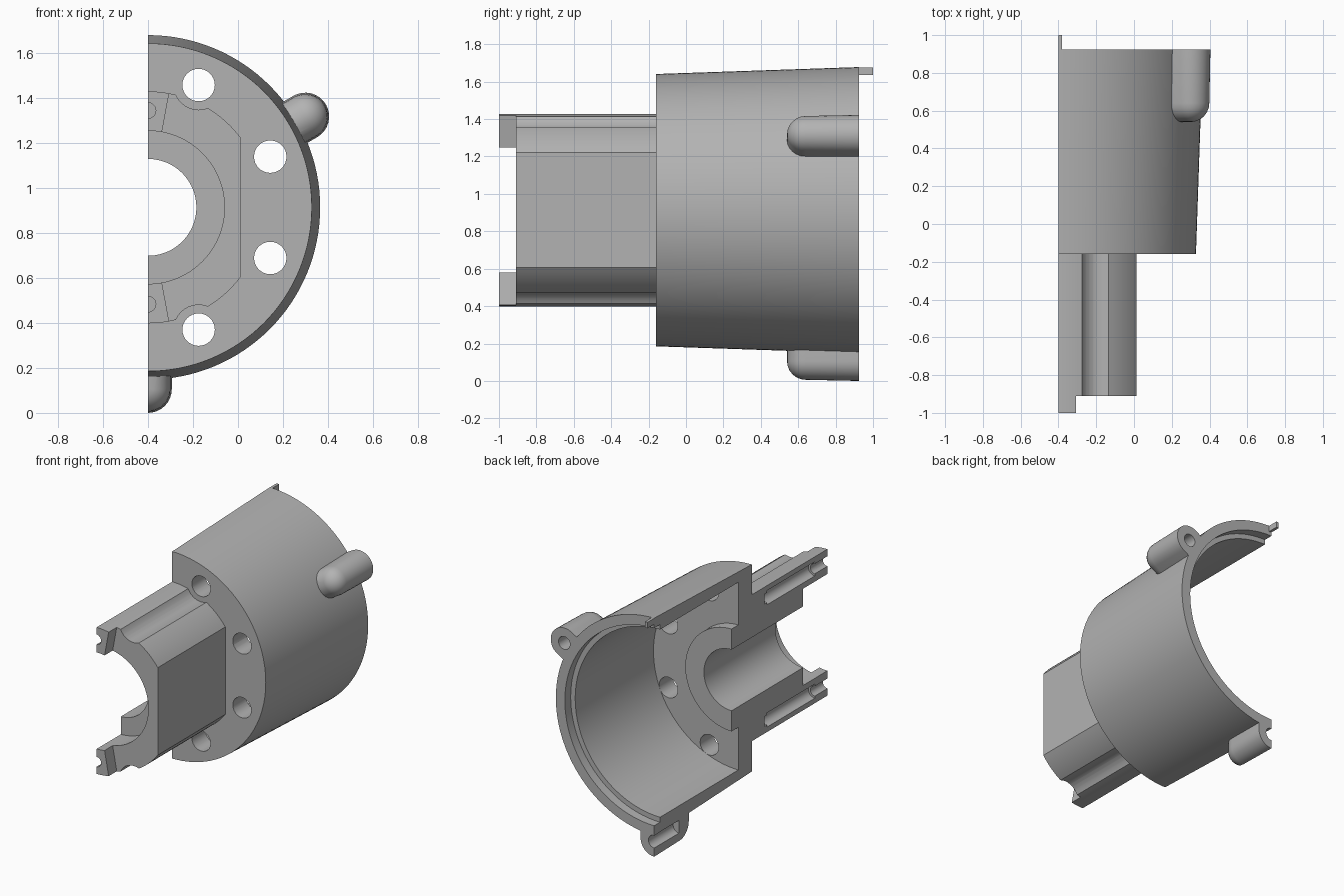
import bpy, bmesh, math
from mathutils import Vector

if "Cube" in bpy.data.objects:
    bpy.data.objects.remove(bpy.data.objects["Cube"])

CX, CZ = -0.4, 0.913          # main axis, running along y
HALF = math.pi / 2

grey = bpy.data.materials.new("light_grey")
grey.diffuse_color = (0.45, 0.45, 0.45, 1)
grey.use_nodes = True
grey.node_tree.nodes["Principled BSDF"].inputs["Base Color"].default_value = grey.diffuse_color


def finish(bm, name):
    bmesh.ops.remove_doubles(bm, verts=bm.verts, dist=1e-5)
    bmesh.ops.recalc_face_normals(bm, faces=bm.faces)
    me = bpy.data.meshes.new(name)
    bm.to_mesh(me)
    bm.free()
    me.materials.append(grey)
    ob = bpy.data.objects.new(name, me)
    bpy.context.collection.objects.link(ob)
    return ob


def lathe(name, profile, a0, a1, seg):
    """Sweep a closed (radius, y) profile about the main axis, capped at both ends."""
    bm = bmesh.new()
    rings = []
    for i in range(seg + 1):
        a = a0 + (a1 - a0) * i / seg
        rings.append([bm.verts.new((CX + r * math.cos(a), y, CZ + r * math.sin(a)))
                      for r, y in profile])
    n = len(profile)
    for p, q in zip(rings, rings[1:]):
        for j in range(n):
            k = (j + 1) % n
            bm.faces.new((p[j], p[k], q[k], q[j]))
    bm.faces.new(rings[0])
    bm.faces.new(rings[-1])
    return finish(bm, name)


def rod(r, x, z, y0, y1, seg=32):
    bm = bmesh.new()
    rings = [[bm.verts.new((x + r * math.cos(2 * math.pi * i / seg), y,
                            z + r * math.sin(2 * math.pi * i / seg)))
              for i in range(seg)] for y in (y0, y1)]
    for i in range(seg):
        k = (i + 1) % seg
        bm.faces.new((rings[0][i], rings[0][k], rings[1][k], rings[1][i]))
    bm.faces.new(rings[0])
    bm.faces.new(rings[1])
    return finish(bm, "cutter")


def box(name, x0, x1, y0, y1, z0, z1):
    bm = bmesh.new()
    bmesh.ops.create_cube(bm, size=1)
    for v in bm.verts:
        v.co = Vector((x1 if v.co.x > 0 else x0, y1 if v.co.y > 0 else y0,
                       z1 if v.co.z > 0 else z0))
    return finish(bm, name)


def cut(ob, cutters):
    """Subtract the cutters, apply the result and remove them."""
    for c in cutters:
        c.hide_render = True
        m = ob.modifiers.new("cut", 'BOOLEAN')
        m.operation, m.solver, m.object = 'DIFFERENCE', 'EXACT', c
    dg = bpy.context.evaluated_depsgraph_get()
    me = bpy.data.meshes.new_from_object(ob.evaluated_get(dg))
    ob.modifiers.clear()
    ob.data = me
    for c in cutters:
        bpy.data.objects.remove(c)


def polar(r, deg):
    return CX + r * math.cos(math.radians(deg)), CZ + r * math.sin(math.radians(deg))


BOLTS = [polar(0.588, d) for d in (67.5, 22.5, -22.5, -67.5)]

# Half cup with front plate, rear rim step and raised bore ring
cup = lathe("cup_housing", [(0.215, -0.16), (0.728, -0.16), (0.765, 0.925), (0.695, 0.925),
                            (0.695, 0.86), (0.66, 0.86), (0.66, -0.01), (0.36, -0.01),
                            (0.36, 0.065), (0.215, 0.065)], -HALF, HALF, 64)
cut(cup, [rod(0.072, x, z, -0.3, 0.1) for x, z in BOLTS])


def screw_grooves():
    out = []
    for s in (1, -1):
        z = CZ + s * 0.43
        out += [rod(0.035, CX, z, -1.1, -0.3, 24), rod(0.05, CX, z, -0.86, -0.33, 24)]
    return out


# Neck: half tube with flat side, scallops beside two bolts, and screw grooves
neck = lathe("neck", [(0.34, -0.91), (0.515, -0.91), (0.515, -0.16), (0.215, -0.16),
                      (0.215, -0.73), (0.34, -0.73)], -HALF, HALF, 64)
cut(neck, [box("cutter", 0.013, 0.4, -1.2, 0.1, 0, 2)]
    + [rod(0.11, *BOLTS[i], -1.1, 0.0) for i in (0, 3)] + screw_grooves())

# End tabs on the neck
w = math.radians(10.5)
for name, a0, a1 in (("upper_end_tab", HALF - w, HALF), ("lower_end_tab", -HALF, -HALF + w)):
    tab = lathe(name, [(0.34, -1), (0.515, -1), (0.515, -0.91), (0.34, -0.91)], a0, a1, 6)
    cut(tab, screw_grooves())


# Screw lugs on the outside of the cup, domed at the front
def lug(name, deg):
    bm = bmesh.new()
    prof = [(0.1 * math.sin(t * HALF / 6), 0.64 - 0.1 * math.cos(t * HALF / 6))
            for t in range(7)] + [(0.106, 0.925)]
    for rad in (0.807, 0.70):
        x, z = polar(rad, deg)
        for r, y in prof:
            for i in range(32):
                a = 2 * math.pi * i / 32 + math.radians(deg)
                bm.verts.new((x + r * math.cos(a), y, z + r * math.sin(a)))
    bmesh.ops.remove_doubles(bm, verts=bm.verts, dist=1e-5)
    res = bmesh.ops.convex_hull(bm, input=bm.verts)
    bmesh.ops.delete(bm, geom=[v for v in bm.verts if not v.link_faces], context='VERTS')
    bmesh.ops.dissolve_limit(bm, angle_limit=0.01, verts=bm.verts, edges=bm.edges)
    ob = finish(bm, name)
    x, z = polar(0.807, deg)
    cut(ob, [rod(0.73, CX, CZ, 0.3, 1.1, 96), rod(0.045, x, z, 0.65, 1.1, 24),
             box("cutter", -1.5, CX, 0.2, 1.2, -0.5, 2)])


lug("side_lug", 30)
lug("bottom_lug", -90)

# Small locating tongue on the rear rim
box("rear_tongue", CX, CX + 0.02, 0.92, 1.0, 1.635, 1.677)

# Smooth curved walls, keep edges sharp
for ob in bpy.context.collection.objects:
    bpy.ops.object.select_all(action='DESELECT')
    ob.select_set(True)
    bpy.context.view_layer.objects.active = ob
    bpy.ops.object.shade_smooth_by_angle(angle=math.radians(30))
